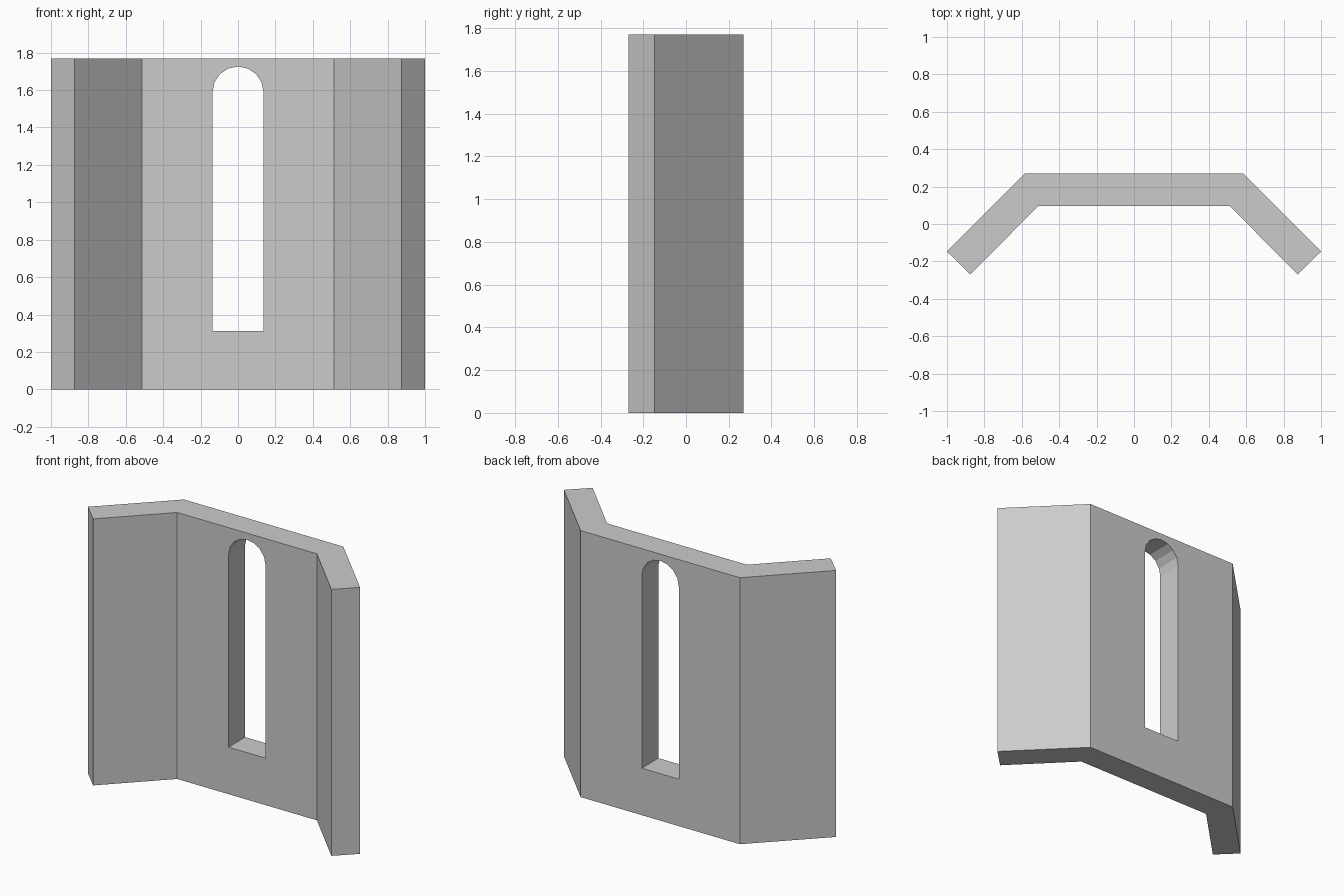
import bpy, bmesh
from math import pi, cos, sin
from mathutils import Vector

if "Cube" in bpy.data.objects:
    bpy.data.objects.remove(bpy.data.objects["Cube"])

HEIGHT = 1.77


def prism(name, outline, depth):
    """Extrude a closed outline of 3D points along a depth vector."""
    bm = bmesh.new()
    face = bm.faces.new([bm.verts.new(p) for p in outline])
    ext = bmesh.ops.extrude_face_region(bm, geom=[face])
    moved = [g for g in ext["geom"] if isinstance(g, bmesh.types.BMVert)]
    bmesh.ops.translate(bm, verts=moved, vec=Vector(depth))
    bmesh.ops.recalc_face_normals(bm, faces=bm.faces)
    mesh = bpy.data.meshes.new(name)
    bm.to_mesh(mesh)
    bm.free()
    obj = bpy.data.objects.new(name, mesh)
    bpy.context.collection.objects.link(obj)
    return obj


# Wall: half of the plan outline, mirrored across x = 0
half = [(0.585, 0.27), (1.0, -0.147), (0.875, -0.27), (0.513, 0.095)]
plan = half + [(-x, y) for x, y in reversed(half)]
wall = prism("angled_wall", [(x, y, 0) for x, y in plan], (0, 0, HEIGHT))

# Arched window slot
R, SILL, SPRING, SEGS = 0.136, 0.312, 1.59, 8
arch = [(R * cos(pi * i / SEGS), SPRING + R * sin(pi * i / SEGS)) for i in range(SEGS + 1)]
slot = [(-R, SILL), (R, SILL)] + arch
cutter = prism("window_cutter", [(x, -0.1, z) for x, z in slot], (0, 0.6, 0))
cutter.hide_render = True

cut = wall.modifiers.new("window", 'BOOLEAN')
cut.operation = 'DIFFERENCE'
cut.solver = 'EXACT'
cut.object = cutter

# Bake the opening and drop the cutter
bpy.context.view_layer.objects.active = wall
bpy.ops.object.modifier_apply(modifier=cut.name)
bpy.data.objects.remove(cutter, do_unlink=True)
